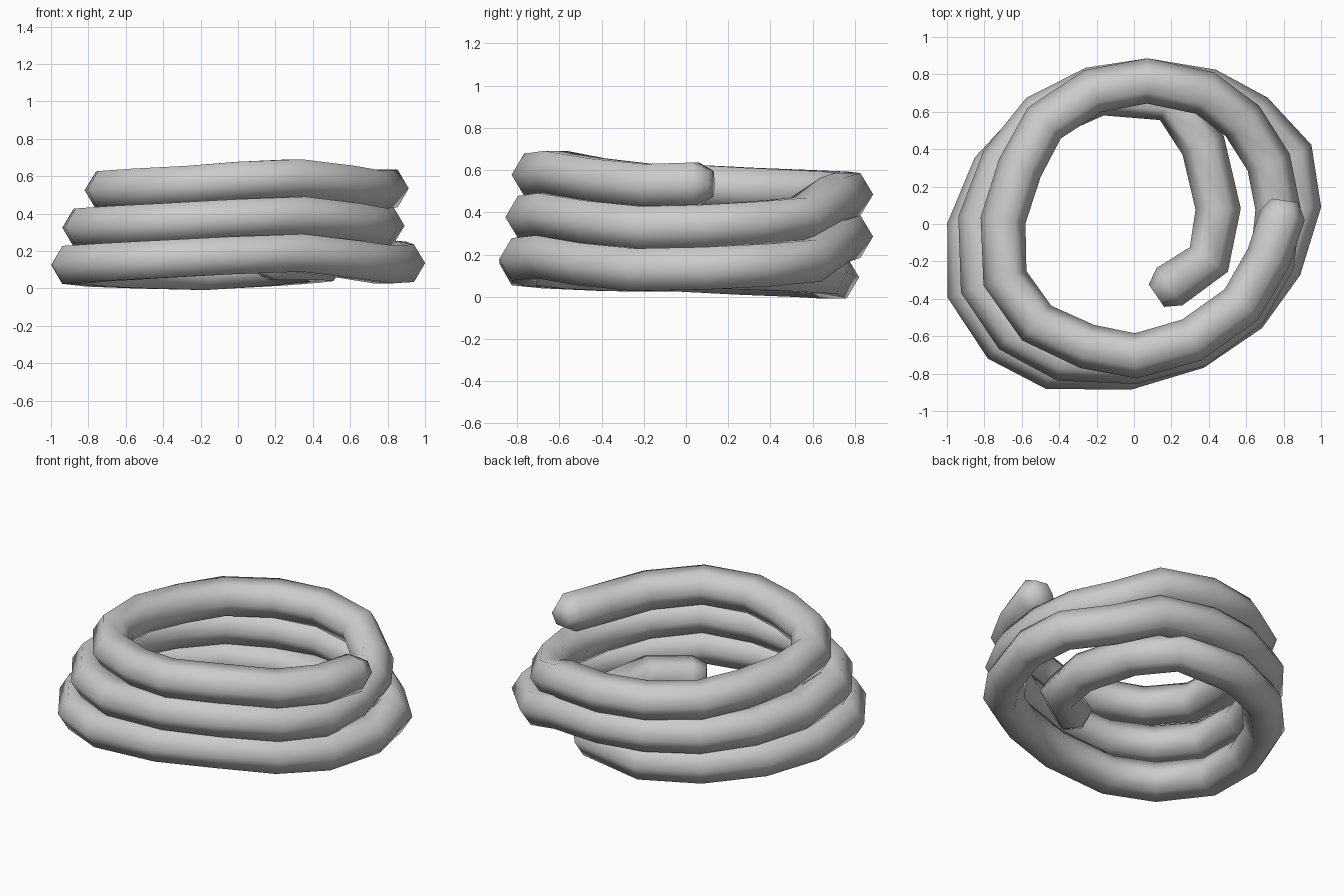
import bpy, bmesh, math
from mathutils import Vector

if "Cube" in bpy.data.objects:
    bpy.data.objects.remove(bpy.data.objects["Cube"])

R = 0.121      # tube radius
FLAT = 0.96    # slight vertical flattening
SIDES = 6      # hexagonal section, points facing sideways
DROP = 0.2     # height lost per turn

# Plan (x, y) of each turn, from the loose top end, clockwise seen from above
top_turn = [(.795, .05), (.72, -.18), (.575, -.43), (.31, -.62), (.01, -.705), (-.25, -.655),
            (-.52, -.53), (-.69, -.29), (-.70, .02), (-.61, .30), (-.48, .54), (-.22, .71),
            (.07, .765), (.38, .70), (.58, .55), (.72, .33)]
middle_turn = [(.77, .08), (.74, -.20), (.60, -.45), (.33, -.65), (0, -.735), (-.38, -.72),
               (-.64, -.58), (-.81, -.33), (-.82, .02), (-.70, .33), (-.50, .58), (-.22, .72),
               (.07, .765), (.40, .71), (.64, .58), (.84, .37)]
bottom_turn = [(.88, .10), (.78, -.22), (.60, -.47), (.32, -.66), (-.03, -.765), (-.44, -.765),
               (-.70, -.63), (-.88, -.36), (-.88, -.02), (-.75, .29), (-.50, .56), (-.18, .70)]
# Height profile shared by every turn
heights = [.535, .528, .555, .59, .577, .555, .54, .527, .525, .51, .50, .492, .485, .465, .37, .35]
# Inner tail lying on the ground
tail = [(.20, .66, .115), (.37, .42, .13), (.45, .08, .14), (.40, -.19, .145), (.19, -.335, .145)]

path = [Vector((x, y, z - DROP * k))
        for k, turn in enumerate((top_turn, middle_turn, bottom_turn))
        for (x, y), z in zip(turn, heights)]
path += [Vector(p) for p in tail]

# Short tapered ring beyond each end
radii = [0.6 * R] + [R] * len(path) + [0.6 * R]
path = ([path[0] + Vector((0.012, 0.075, 0))] + path
        + [path[-1] + (path[-1] - path[-2]).normalized() * 0.085])

# Sweep the hexagon along the path
bm = bmesh.new()
rings = []
for i, p in enumerate(path):
    a = (p - path[i - 1]).normalized() if i > 0 else Vector()
    b = (path[i + 1] - p).normalized() if i < len(path) - 1 else Vector()
    t = (a + b).normalized()
    side = t.cross(Vector((0, 0, 1))).normalized()
    up = side.cross(t) * FLAT
    ring = []
    for s in range(SIDES):
        ang = 2 * math.pi * s / SIDES
        ring.append(bm.verts.new(p + radii[i] * (side * math.cos(ang) + up * math.sin(ang))))
    rings.append(ring)
for r0, r1 in zip(rings, rings[1:]):
    for s in range(SIDES):
        n = (s + 1) % SIDES
        bm.faces.new((r0[s], r0[n], r1[n], r1[s]))
# Rounded-looking caps share the smooth shading
bm.faces.new(rings[0])
bm.faces.new(rings[-1])
bmesh.ops.recalc_face_normals(bm, faces=bm.faces[:])
for f in bm.faces:
    f.smooth = True

mesh = bpy.data.meshes.new("coiled_rope")
bm.to_mesh(mesh)
bm.free()
rope = bpy.data.objects.new("coiled_rope", mesh)
bpy.context.collection.objects.link(rope)
